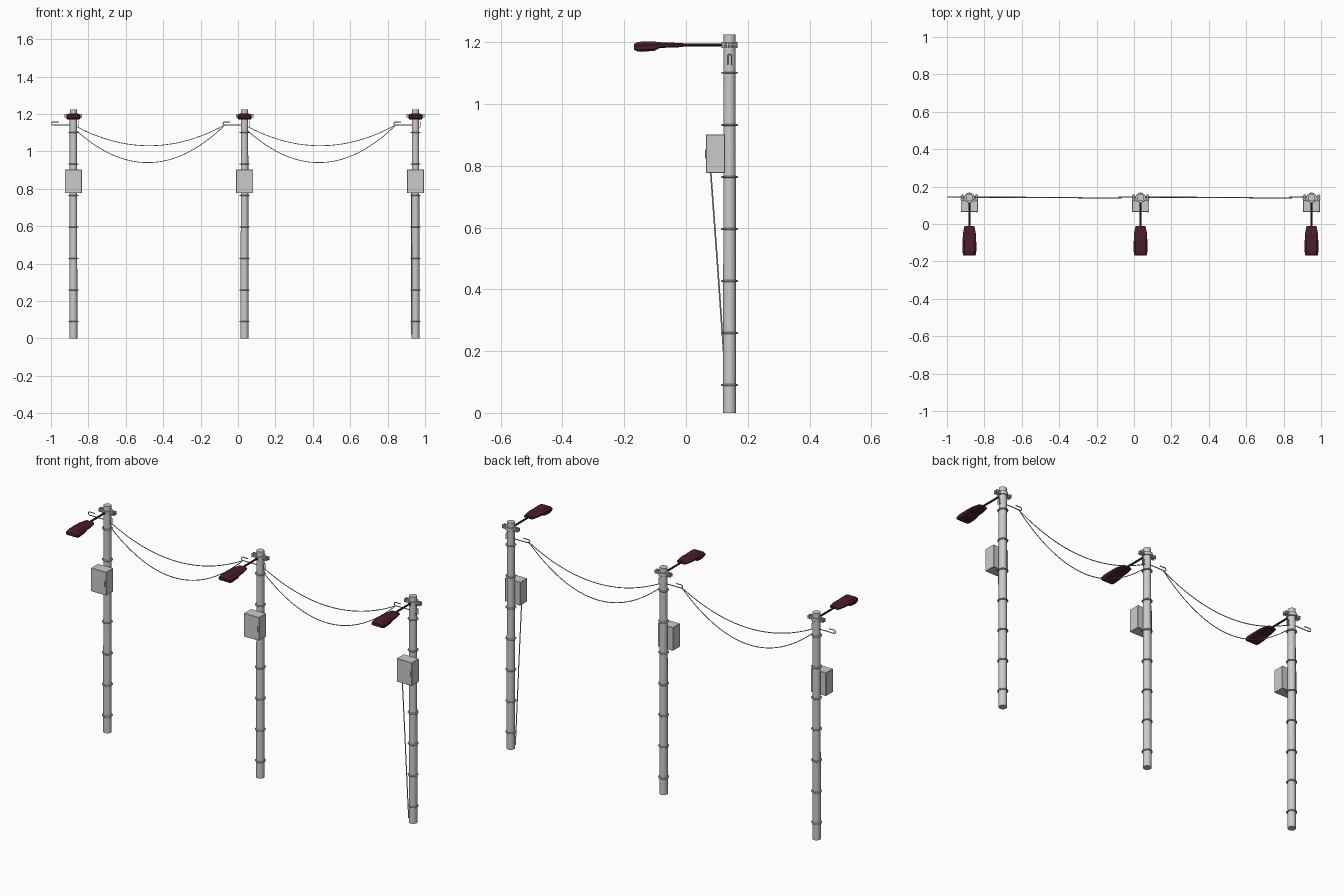
import bpy, bmesh, math
from mathutils import Vector

if "Cube" in bpy.data.objects:
    bpy.data.objects.remove(bpy.data.objects["Cube"])

POLE_X = (-0.88, 0.035, 0.949)
PY = 0.141

maroon = bpy.data.materials.new("maroon_paint")
maroon.diffuse_color = (0.07, 0.012, 0.025, 1)
maroon.use_nodes = True
maroon.node_tree.nodes["Principled BSDF"].inputs["Base Color"].default_value = maroon.diffuse_color


def finish(bm, name, smooth=False, mat=None):
    bmesh.ops.recalc_face_normals(bm, faces=bm.faces)
    me = bpy.data.meshes.new(name)
    bm.to_mesh(me)
    bm.free()
    ob = bpy.data.objects.new(name, me)
    bpy.context.collection.objects.link(ob)
    if mat:
        me.materials.append(mat)
    if smooth:
        bpy.ops.object.select_all(action='DESELECT')
        ob.select_set(True)
        bpy.context.view_layer.objects.active = ob
        bpy.ops.object.shade_smooth_by_angle(angle=math.radians(40))
    return ob


def loft(name, sections, smooth=False, mat=None):
    bm = bmesh.new()
    rings = [[bm.verts.new(p) for p in s] for s in sections]
    n = len(rings[0])
    for a, b in zip(rings, rings[1:]):
        for i in range(n):
            bm.faces.new((a[i], a[(i + 1) % n], b[(i + 1) % n], b[i]))
    bm.faces.new(rings[0])
    bm.faces.new(rings[-1])
    return finish(bm, name, smooth, mat)


def lathe(name, x, profile, n=20):
    return loft(name, [[(x + r * math.cos(2 * math.pi * i / n),
                         PY + r * math.sin(2 * math.pi * i / n), z)
                        for i in range(n)] for r, z in profile], True)


def box(name, lo, hi, bevel=0.0):
    bm = bmesh.new()
    bmesh.ops.create_cube(bm, size=1)
    for v in bm.verts:
        v.co = Vector([(a + b) / 2 + c * (b - a) for a, b, c in zip(lo, hi, v.co)])
    if bevel:
        bmesh.ops.bevel(bm, geom=bm.edges[:], offset=bevel, segments=1, affect='EDGES')
    return finish(bm, name)


def tube(name, pts, r, n=8, mat=None):
    # sweep a circle along the path with a stable side vector
    pts = [Vector(p) for p in pts]
    secs, prev = [], None
    for i, p in enumerate(pts):
        t = (pts[min(i + 1, len(pts) - 1)] - pts[max(i - 1, 0)]).normalized()
        ref = prev or (Vector((0, 1, 0)) if abs(t.y) < 0.9 else Vector((1, 0, 0)))
        u = (ref - t * ref.dot(t)).normalized()
        prev = u
        w = t.cross(u)
        secs.append([p + r * (math.cos(2 * math.pi * k / n) * u +
                              math.sin(2 * math.pi * k / n) * w) for k in range(n)])
    return loft(name, secs, True, mat)


def head_section(x, y, w, top, bot):
    # chamfered cross-section of the lamp head
    h = top - bot
    half = [(w * 0.7, top), (w, top - h * 0.35), (w, bot + h * 0.2), (w * 0.85, bot)]
    return ([(x + a, y, z) for a, z in half] +
            [(x - a, y, z) for a, z in reversed(half)])


for i, x in enumerate(POLE_X, 1):
    # pole with its banding rings
    lathe(f"pole_{i}", x, [(0.021, 0), (0.0195, 1.225)])
    for k in range(7):
        z = 0.09 + k * 0.1685
        lathe(f"pole_ring_{i}_{k + 1}", x,
              [(0.019, z - 0.003), (0.025, z - 0.003), (0.027, z - 0.001),
               (0.027, z + 0.001), (0.025, z + 0.003), (0.019, z + 0.003)])

    # lamp clamp with side ears and bolts
    lathe(f"lamp_clamp_{i}", x, [(0.019, 1.182), (0.026, 1.182), (0.026, 1.2), (0.019, 1.2)])
    for s in (-1, 1):
        ends = sorted((x + s * 0.022, x + s * 0.047))
        for d in (-0.007, 0.007):
            box(f"clamp_ear_{i}", (ends[0], PY + d - 0.003, 1.182),
                (ends[1], PY + d + 0.003, 1.2))
        tube(f"clamp_bolt_{i}", [(x + s * 0.037, PY - 0.018, 1.191),
                                 (x + s * 0.037, PY + 0.018, 1.191)], 0.005, 6)

    # lamp arm and head
    tube(f"lamp_arm_{i}", [(x, PY - 0.02, 1.191), (x, -0.02, 1.191)], 0.005, 8, maroon)
    loft(f"lamp_head_{i}",
         [head_section(x, *s) for s in
          ((-0.01, 0.026, 1.197, 1.184), (-0.052, 0.035, 1.199, 1.183),
           (-0.085, 0.036, 1.2, 1.181), (-0.102, 0.037, 1.202, 1.172),
           (-0.145, 0.037, 1.202, 1.169), (-0.16, 0.035, 1.199, 1.171),
           (-0.169, 0.032, 1.193, 1.177))], mat=maroon)

    # equipment box with door handle
    box(f"equipment_box_{i}", (x - 0.046, 0.065, 0.776), (x + 0.046, 0.126, 0.902), 0.002)
    box(f"box_handle_{i}", (x + 0.034, 0.061, 0.824), (x + 0.040, 0.067, 0.853))

    # wire hook on the left
    arc = [(x - 0.107 - 0.009 * math.sin(a), 0.145, 1.149 - 0.009 * math.cos(a))
           for a in [math.pi * k / 8 for k in range(9)]]
    tube(f"wire_hook_{i}", [(x - 0.015, 0.145, 1.14)] + arc + [(x - 0.078, 0.145, 1.157)], 0.0025)

    # wire staple on the right
    sx = x + 0.025
    tube(f"wire_staple_{i}", [(x + 0.012, PY - 0.006, 1.128), (sx, PY - 0.006, 1.128),
                              (sx, PY - 0.006, 1.155), (sx, PY - 0.003, 1.16),
                              (sx, PY + 0.003, 1.16), (sx, PY + 0.006, 1.155),
                              (sx, PY + 0.006, 1.128), (x + 0.012, PY + 0.006, 1.128)], 0.002, 6)

# two sagging wires per span
for i, (a, b) in enumerate(zip(POLE_X, POLE_X[1:]), 1):
    for label, z0, sag, y0 in (("upper", 1.132, 0.107, 0.146), ("lower", 1.11, 0.186, 0.142)):
        p, q = Vector((a + 0.017, y0, z0)), Vector((b - 0.104, 0.139, 1.142))
        pts = []
        for k in range(25):
            t = k / 24
            v = p.lerp(q, t)
            v.z -= 4 * sag * t * (1 - t)
            pts.append(v)
        tube(f"{label}_wire_{i}", pts, 0.0022, 6)

# ground cable from the last box
tube("ground_cable", [(POLE_X[2] - 0.022, 0.08, 0.78), (POLE_X[2] - 0.022, 0.102, 0.48),
                      (POLE_X[2] - 0.022, 0.134, 0.02)], 0.0025, 6)
